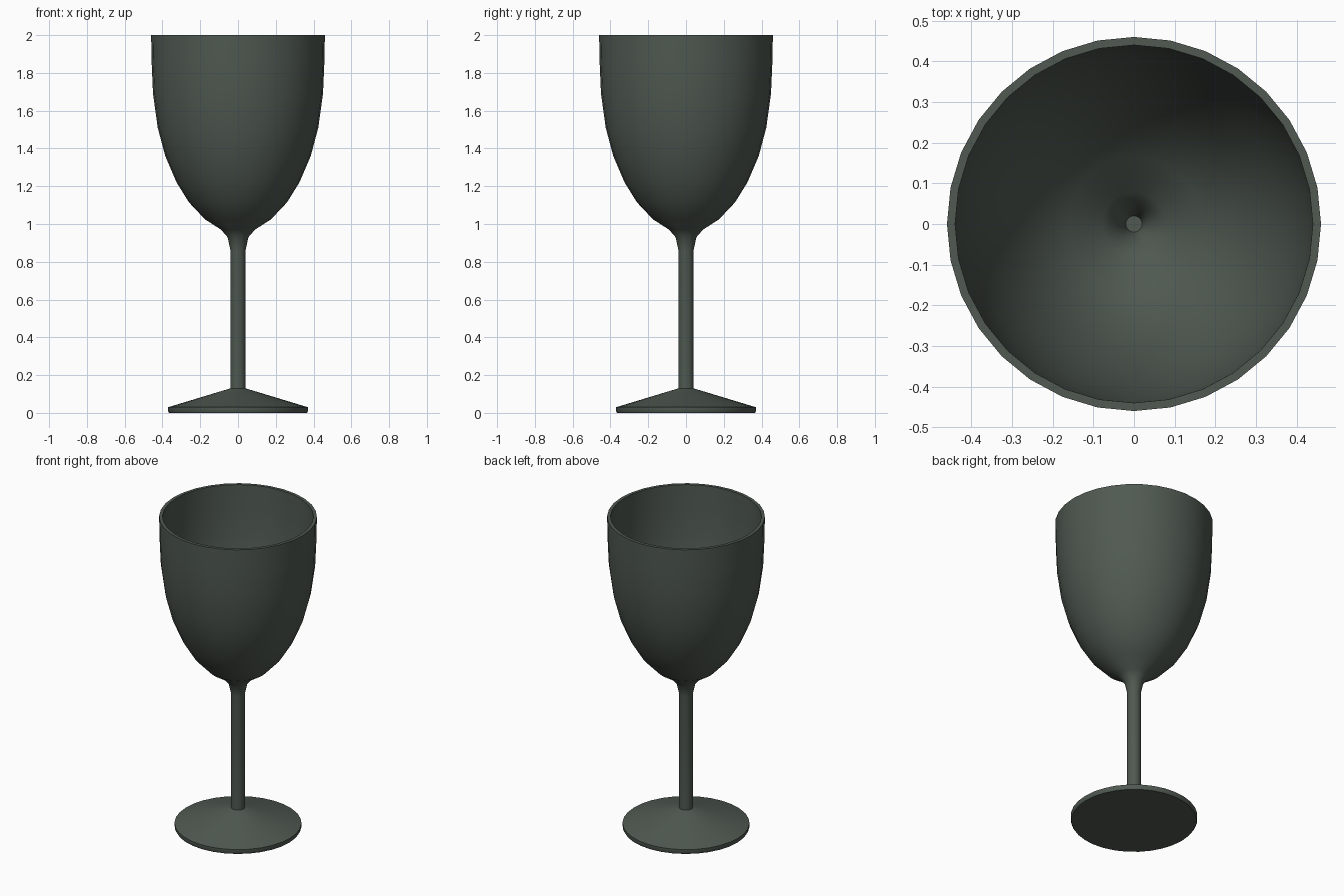
import bpy, bmesh, math

if "Cube" in bpy.data.objects:
    bpy.data.objects.remove(bpy.data.objects["Cube"])

SIDES = 32

# Half profile (radius, height): underside, foot, stem, outer bowl, rim, inner bowl
foot_and_stem = [(0, 0), (0.365, 0), (0.37, 0.01), (0.37, 0.03), (0.04, 0.13), (0.04, 0.86)]
outer_bowl = [(0.055, 0.93), (0.09, 0.97), (0.175, 1.025), (0.26, 1.115), (0.325, 1.22),
              (0.385, 1.36), (0.425, 1.51), (0.45, 1.69), (0.457, 1.85), (0.46, 2.0)]
inner_bowl = [(0.44, 2.0), (0.437, 1.85), (0.43, 1.69), (0.405, 1.515), (0.366, 1.37),
              (0.307, 1.232), (0.245, 1.13), (0.164, 1.043), (0.078, 0.987),
              (0.037, 0.938), (0.02, 0.865), (0, 0.865)]
profile = foot_and_stem + outer_bowl + inner_bowl

# Revolve the profile around the vertical axis
bm = bmesh.new()
verts = [bm.verts.new((r, 0, z)) for r, z in profile]
edges = [bm.edges.new(pair) for pair in zip(verts, verts[1:])]
bmesh.ops.spin(bm, geom=verts + edges, cent=(0, 0, 0), axis=(0, 0, 1),
               angle=math.tau, steps=SIDES, use_merge=False)
bmesh.ops.remove_doubles(bm, verts=bm.verts, dist=0.0005)
bmesh.ops.recalc_face_normals(bm, faces=bm.faces)
mesh = bpy.data.meshes.new("wine_glass")
bm.to_mesh(mesh)
bm.free()

glass = bpy.data.objects.new("wine_glass", mesh)
bpy.context.collection.objects.link(glass)

# Dark green-grey colour
mat = bpy.data.materials.new("dark_glass")
mat.diffuse_color = (0.08, 0.1, 0.083, 1)
mat.use_nodes = True
mat.node_tree.nodes["Principled BSDF"].inputs["Base Color"].default_value = mat.diffuse_color
mesh.materials.append(mat)

# Smooth surface with crisp rim and foot edges
bpy.context.view_layer.objects.active = glass
glass.select_set(True)
bpy.ops.object.shade_smooth_by_angle(angle=math.radians(50))
